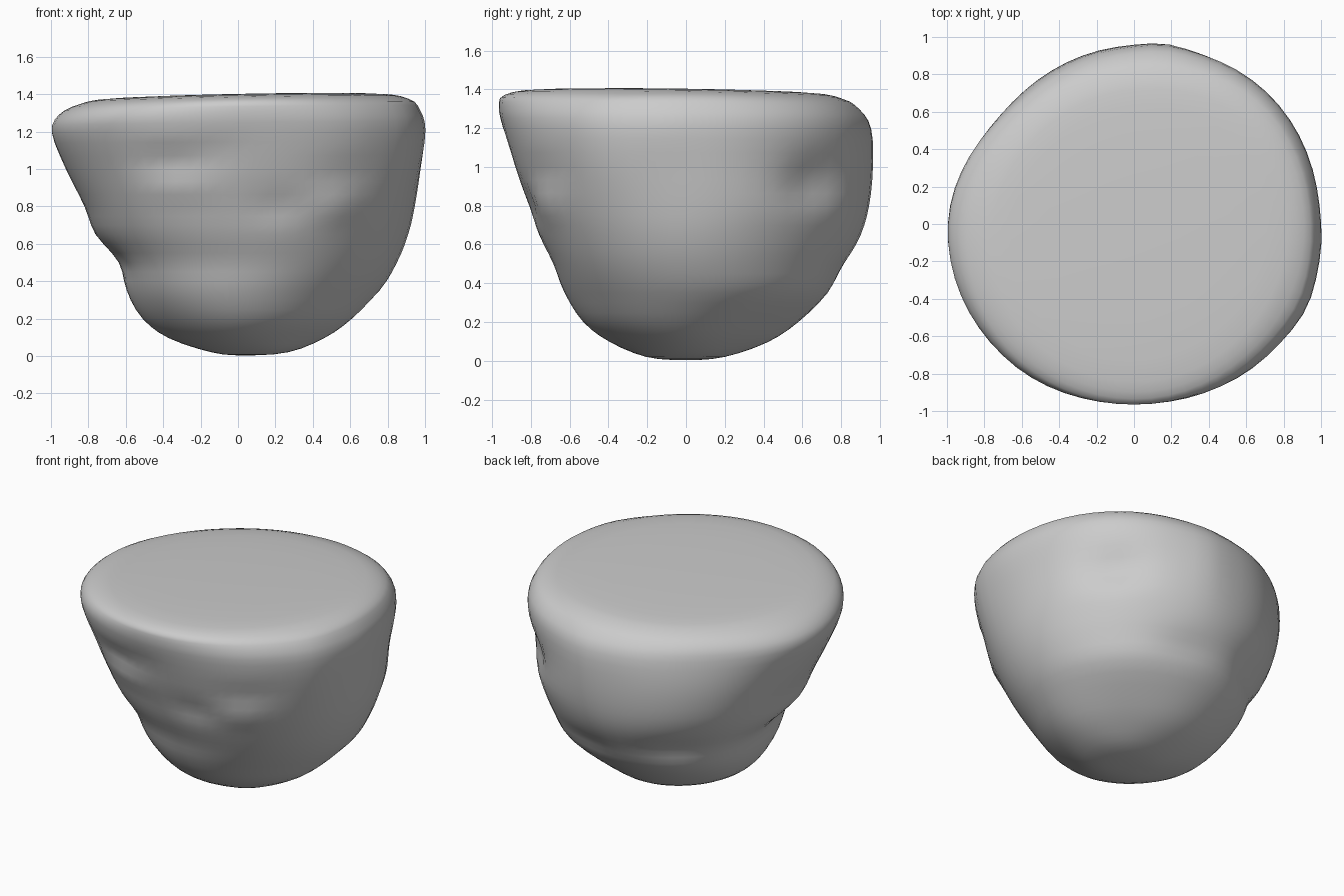
import bpy, bmesh
from math import pi, sin, cos, exp, radians

if "Cube" in bpy.data.objects:
    bpy.data.objects.remove(bpy.data.objects["Cube"])

# Heights of the profile rows
Z = [0.003, .02, .095, .2, .35, .5, .65, .8, 1.0, 1.2, 1.3, 1.36, 1.388, 1.397]
# Radii per row, one profile every 45 degrees starting at +x
PROFILES = [
    [.24, .44, .60, .755, .85, .91, .945, .975, .995, .97, .91],
    [.22, .40, .57, .77, .85, .91, .955, .975, 1.00, .97, .89],
    [.20, .42, .58, .73, .82, .90, .94, .955, .945, .89, .80],
    [.20, .40, .55, .68, .75, .83, .89, .92, .91, .87, .78],
    [.17, .39, .52, .59, .63, .76, .82, .92, .995, .955, .84],
    [.18, .37, .50, .60, .66, .76, .83, .91, .985, .985, .91],
    [.20, .39, .53, .625, .68, .755, .81, .88, .945, .965, .935],
    [.24, .40, .55, .67, .765, .84, .90, .96, 1.00, .985, .92],
]
# Dents and bulges: angle, height, angle width, height width, depth
DENTS = [
    (43, .92, 11, .12, -.05),
    (246, 1.04, 12, .06, -.035),
    (250, .90, 14, .05, .015),
    (262, 1.10, 10, .05, -.015),
    (285, .80, 9, .08, -.02),
    (306, .80, 8, .09, .02),
    (308, .97, 12, .06, -.015),
    (192, .50, 12, .08, -.015),
    (120, .52, 16, .09, -.03),
    (75, .46, 14, .08, -.02),
    (335, 1.15, 12, .30, .025),
    (353, 1.20, 9, .15, .01),
    (80, 1.05, 8, .30, .015),
]
SEG, SUB = 64, 3


def spline(a, b, c, d, t):
    return b + .5 * t * (c - a + t * (2*a - 5*b + 4*c - d + t * (3*(b - c) + d - a)))


def sample(values, u, first, last):
    """Smooth value at position u; first and last extend the list."""
    v = [first] + values + [last]
    i = min(int(u), len(values) - 2)
    return spline(v[i], v[i+1], v[i+2], v[i+3], u - i)


def radius_rows(angle):
    """Blend the eight profiles around the circle."""
    u = angle / (2 * pi) * 8
    i, t = int(u) % 8, u - int(u)
    rows = [spline(*(PROFILES[(i + k) % 8][j] for k in (-1, 0, 1, 2)), t)
            for j in range(11)]
    return [0] + rows + [rows[-1] * .78, 0]


def point(angle, u, rows):
    z = sample(Z, u, Z[1], Z[-2])
    r = sample(rows, u, -rows[1], -rows[-2])
    for a, h, wa, wh, depth in DENTS:
        da = (angle - radians(a) + pi) % (2 * pi) - pi
        if u < 11:
            r += depth * exp(-(da / radians(wa))**2 - ((z - h) / wh)**2)
    x, y = r * cos(angle), r * sin(angle)
    # slight shift of the lowest point and tilt of the top
    low, high = max(0, 1 - z / .3), (z / 1.39)**8
    return (x + .03 * low, y, max(0, z + high * (.02 * x - .015 * y)))


# Boulder skin: rings from the bottom point to the centre of the flat top
bm = bmesh.new()
columns = [(2 * pi * i / SEG, radius_rows(2 * pi * i / SEG)) for i in range(SEG)]
count = (len(Z) - 1) * SUB
rings = [[bm.verts.new(point(a, k / SUB, rows)) for a, rows in columns]
         for k in range(1, count)]
bottom = bm.verts.new(point(0, 0, columns[0][1]))
top = bm.verts.new(point(0, len(Z) - 1, columns[0][1]))
for i in range(SEG):
    j = (i + 1) % SEG
    bm.faces.new((bottom, rings[0][j], rings[0][i]))
    bm.faces.new((top, rings[-1][i], rings[-1][j]))
    for lo, hi in zip(rings, rings[1:]):
        bm.faces.new((lo[i], lo[j], hi[j], hi[i]))
for f in bm.faces:
    f.smooth = True
bmesh.ops.recalc_face_normals(bm, faces=bm.faces)
mesh = bpy.data.meshes.new("boulder")
bm.to_mesh(mesh)
bm.free()
boulder = bpy.data.objects.new("boulder", mesh)
bpy.context.collection.objects.link(boulder)
